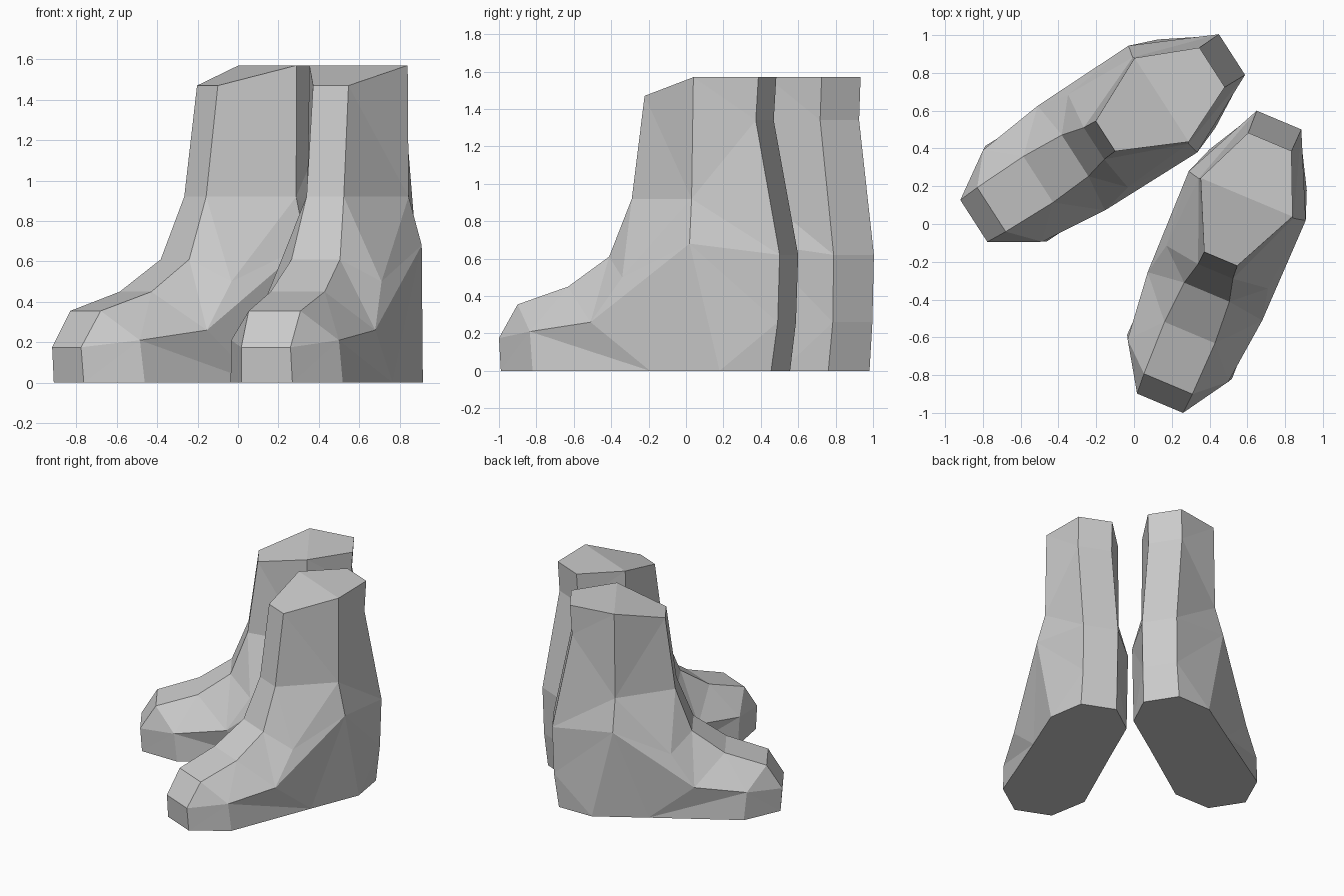
import bpy, bmesh
from math import radians

if "Cube" in bpy.data.objects:
    bpy.data.objects.remove(bpy.data.objects["Cube"])

# Half-boot outline as vertical columns of (half width, forward, up)
FRONT = [(.137, .808, 0), (.132, .821, .175), (.139, .71, .355), (.145, .415, .45),
         (.13, .183, .61), (.10, .064, .92), (.095, -.008, 1.47)]
SIDE = [(.301, .555, 0), (.289, .576, .21), (.329, .207, .26), (.292, .039, .50)]
ARCH = (.285, -.119, 0)
BACK = [(.279, -.52, 0), (.336, -.37, .68), (.272, -.355, .92), (.264, -.362, 1.57)]
HEEL = [(.131, -.757, 0), (.126, -.793, .26), (.128, -.805, .62),
        (.124, -.665, 1.34), (.124, -.68, 1.57)]


def boot(name, location, heading):
    bm = bmesh.new()
    halves = []

    def strip(a, b):
        # bridge two columns; repeated points give triangles
        for i in range(len(a) - 1):
            ring = list(dict.fromkeys([a[i], a[i + 1], b[i + 1], b[i]]))
            bm.faces.new(ring)

    for sx in (1, -1):
        F, S, A, K, H = [[bm.verts.new((sx * x, y, z)) for x, y, z in col]
                         for col in (FRONT, SIDE, [ARCH], BACK, HEEL)]
        halves.append((F, S, A, K, H))
        # toe, instep and shin
        strip(F, [S[0], S[1], S[1], S[2], S[3], K[2], K[3]])
        # heel quarter
        strip(H, [K[0], K[1], K[1], K[2], K[3]])
        # outer flank: fan from the arch, then the ankle
        fan = S[:3] + [K[1], K[0]]
        for p, q in zip(fan, fan[1:]):
            bm.faces.new((A[0], p, q))
        bm.faces.new((S[2], S[3], K[1]))
        bm.faces.new((S[3], K[2], K[1]))

    r, l = halves
    # centre strips down the front and back
    strip(r[0], l[0])
    strip(r[4], l[4])
    # sole and top cap
    sole = [[h[0][0], h[1][0], h[2][0], h[3][0], h[4][0]] for h in halves]
    top = [[h[0][-1], h[3][-1], h[4][-1]] for h in halves]
    for a, b in (sole, top):
        bm.faces.new(a + b[::-1])

    bmesh.ops.triangulate(bm, faces=bm.faces[:])
    bmesh.ops.recalc_face_normals(bm, faces=bm.faces[:])
    mesh = bpy.data.meshes.new(name)
    bm.to_mesh(mesh)
    bm.free()
    ob = bpy.data.objects.new(name, mesh)
    bpy.context.collection.objects.link(ob)
    ob.location = location
    ob.rotation_euler.z = radians(heading - 90)


# The pair, toes splayed apart
boot("right_boot", (.456, -.192, 0), -112.8)
boot("left_boot", (-.158, .461, 0), -147.2)
